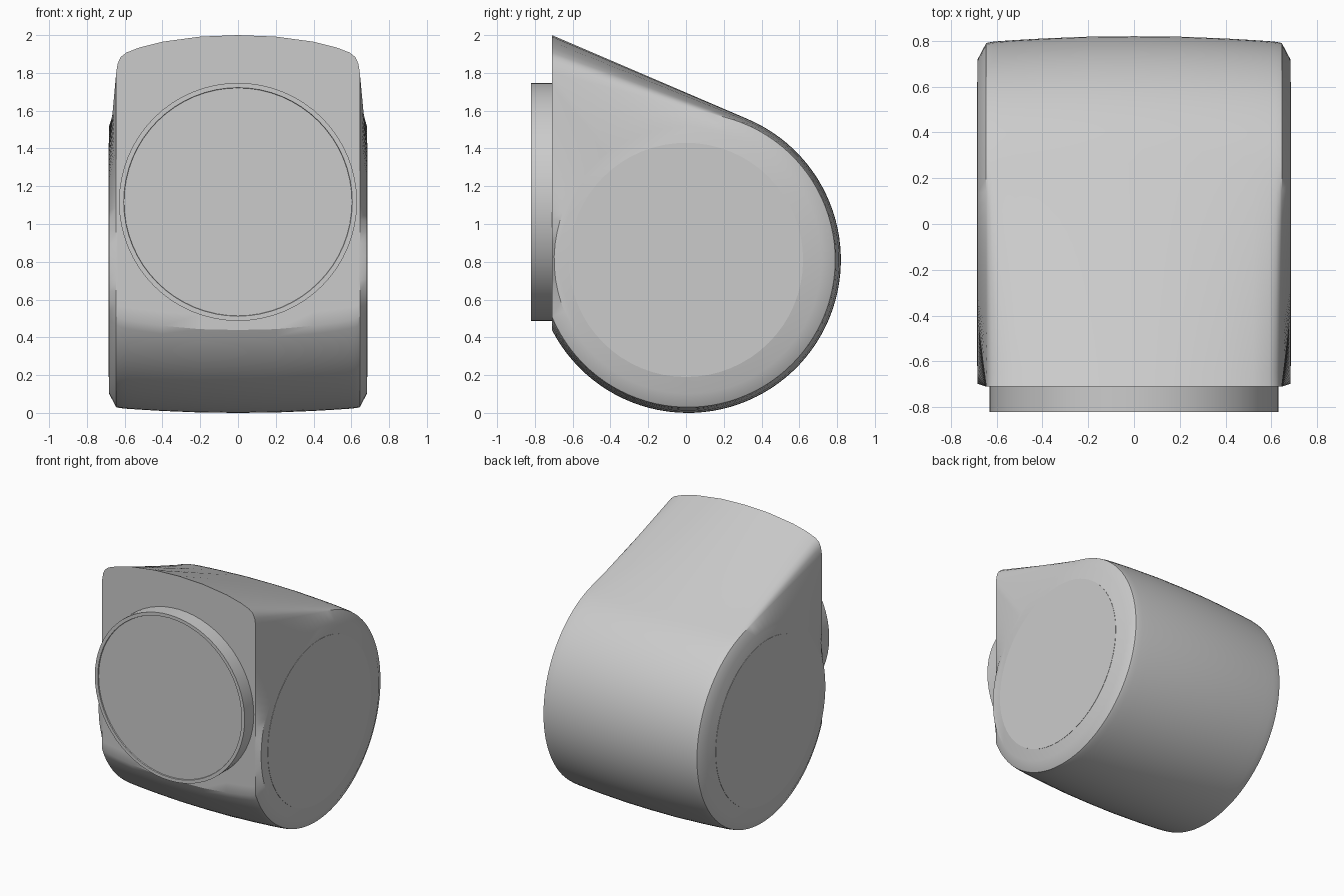
import bpy, bmesh, math
from math import sin, cos, pi

cube = bpy.data.objects.get("Cube")
if cube:
    bpy.data.objects.remove(cube, do_unlink=True)

grey = bpy.data.materials.new("plain grey")
grey.use_nodes = True
colour = (0.6, 0.6, 0.6, 1)
grey.diffuse_color = colour
grey.node_tree.nodes["Principled BSDF"].inputs["Base Color"].default_value = colour

CY, CZ = 0.01, 0.81      # axis of the drum
FRONT = -0.71            # flat front plane
CAP_X, CAP_R = 0.683, 0.708


def finish(bm, name, angle):
    bmesh.ops.recalc_face_normals(bm, faces=bm.faces)
    mesh = bpy.data.meshes.new(name)
    bm.to_mesh(mesh)
    bm.free()
    mesh.materials.append(grey)
    obj = bpy.data.objects.new(name, mesh)
    bpy.context.collection.objects.link(obj)
    bpy.ops.object.select_all(action='DESELECT')
    obj.select_set(True)
    bpy.context.view_layer.objects.active = obj
    bpy.ops.object.shade_smooth_by_angle(angle=math.radians(angle))
    return obj


def line(a, b, n):
    return [(a[0] + (b[0] - a[0]) * i / n, a[1] + (b[1] - a[1]) * i / n) for i in range(n)]


def teardrop(radius, tip_z):
    """Side profile: flat front, straight sloping top, round back and bottom."""
    dy, dz = FRONT - CY, tip_z - CZ
    start = math.atan2(dz, dy) - math.acos(radius / math.hypot(dy, dz))
    end = -math.acos(dy / radius)
    arc = [(CY + radius * cos(t), CZ + radius * sin(t))
           for t in (start + (end - start) * i / 64 for i in range(65))]
    tip = (FRONT, tip_z)
    return line(tip, arc[0], 16) + arc[:-1] + line(arc[-1], tip, 20)


# Body: crowned teardrop, lofted across and closed by round bevelled sides
half = [(0, 0.81, 2.0), (0.2, 0.808, 1.992), (0.4, 0.8, 1.965), (0.52, 0.793, 1.935),
        (0.59, 0.788, 1.908), (0.62, 0.785, 1.885), (0.637, 0.782, 1.85), (0.645, 0.78, 1.8)]
rings = [[(x, y, z) for y, z in teardrop(r, t)] for x, r, t in half]
cap = []
for x, y, z in rings[-1]:
    a = math.atan2(z - CZ, y - CY)
    cap.append((CAP_X, CY + CAP_R * cos(a), CZ + CAP_R * sin(a)))
rings.append(cap)
rings = [[(-x, y, z) for x, y, z in r] for r in rings[:0:-1]] + rings

bm = bmesh.new()
loops = [[bm.verts.new(p) for p in ring] for ring in rings]
for a, b in zip(loops, loops[1:]):
    for i in range(len(a)):
        j = (i + 1) % len(a)
        bm.faces.new((a[i], a[j], b[j], b[i]))
bm.faces.new(loops[0])
bm.faces.new(loops[-1])
finish(bm, "body", 28)


def turned(name, profile, place):
    """Closed disc turned from (radius, depth) pairs, mapped into space by place."""
    bm = bmesh.new()
    n = 64
    loops = [[bm.verts.new(place(r * cos(2 * pi * i / n), r * sin(2 * pi * i / n), d))
              for i in range(n)] for r, d in profile]
    for a, b in zip(loops, loops[1:]):
        for i in range(n):
            j = (i + 1) % n
            bm.faces.new((a[i], a[j], b[j], b[i]))
    bm.faces.new(loops[0])
    bm.faces.new(loops[-1])
    return finish(bm, name, 30)


# Round front plate with a fine recessed face inside its rim
turned("front_plate", [(0.63, -0.68), (0.63, -0.82), (0.605, -0.82), (0.603, -0.812)],
       lambda u, v, d: (u, d, 1.117 + v))

# Thin round side discs
for name, s in (("left_disc", 1), ("right_disc", -1)):
    turned(name, [(0.62, 0.675), (0.62, 0.685)],
           lambda u, v, d: (s * d, CY - 0.01 + u, CZ + v))
